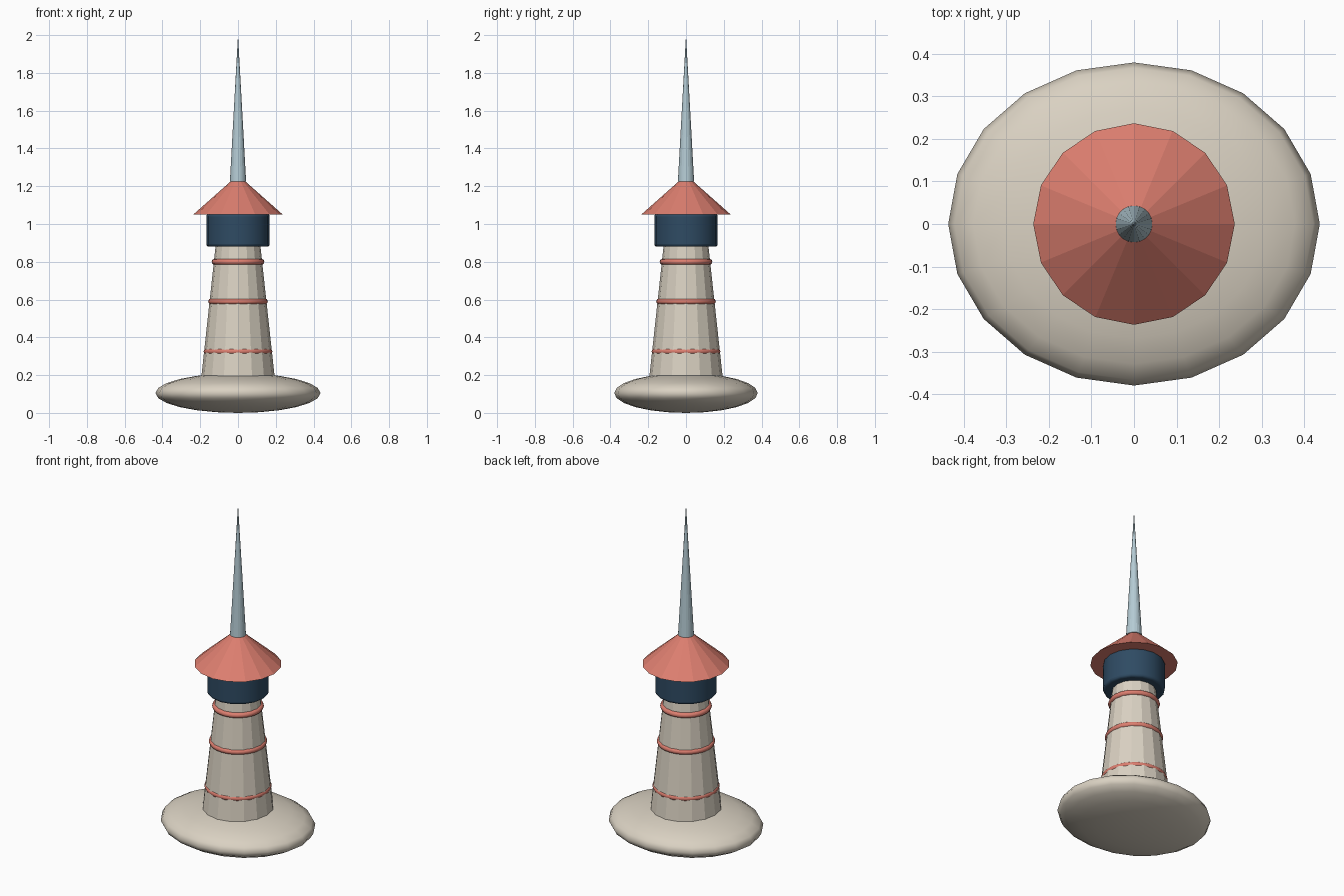
import bpy
import math

if "Cube" in bpy.data.objects:
    bpy.data.objects.remove(bpy.data.objects["Cube"])


def material(name, rgb):
    m = bpy.data.materials.new(name)
    m.diffuse_color = (*rgb, 1.0)
    m.use_nodes = True
    m.node_tree.nodes["Principled BSDF"].inputs["Base Color"].default_value = m.diffuse_color
    return m


CREAM = material("cream stone", (0.70, 0.64, 0.54))
CORAL = material("coral red", (0.72, 0.21, 0.16))
NAVY = material("navy blue", (0.028, 0.070, 0.125))
STEEL = material("pale blue grey", (0.46, 0.60, 0.66))


def finish(name, mat, smooth=None):
    ob = bpy.context.object
    ob.name = name
    ob.data.materials.append(mat)
    if smooth is not None:
        bpy.ops.object.shade_smooth_by_angle(angle=math.radians(smooth))
    return ob


def cone(name, mat, r1, r2, z1, z2, sides=16):
    bpy.ops.mesh.primitive_cone_add(vertices=sides, radius1=r1, radius2=r2,
                                    depth=z2 - z1, location=(0, 0, (z1 + z2) / 2))
    return finish(name, mat)


# Rounded oval base
bpy.ops.mesh.primitive_uv_sphere_add(segments=20, ring_count=12, radius=1,
                                     location=(0, 0, 0.105))
bpy.context.object.scale = (0.437, 0.38, 0.105)
bpy.ops.object.transform_apply(location=False, rotation=False, scale=True)
finish("base", CREAM, 60)

# Tapered faceted tower
cone("tower", CREAM, 0.204, 0.118, 0.10, 0.89)

# Bands around the tower
for i, (z, major) in enumerate([(0.325, 0.166), (0.59, 0.142), (0.80, 0.124)]):
    bpy.ops.mesh.primitive_torus_add(major_segments=32, minor_segments=8,
                                     major_radius=major, minor_radius=0.016,
                                     location=(0, 0, z))
    finish(f"band_{i + 1}", CORAL, 60)

# Lantern room with softened rims
bpy.ops.mesh.primitive_cylinder_add(vertices=16, radius=0.168, depth=0.175,
                                    location=(0, 0, 0.9675))
lantern = finish("lantern_room", NAVY, 30)
bevel = lantern.modifiers.new("soft_rims", 'BEVEL')
bevel.width = 0.014
bevel.segments = 3
bevel.limit_method = 'ANGLE'
bevel.angle_limit = math.radians(40)

# Roof and spire
cone("roof", CORAL, 0.237, 0.036, 1.05, 1.228)
cone("spire", STEEL, 0.043, 0.0, 1.225, 2.0, sides=20)
